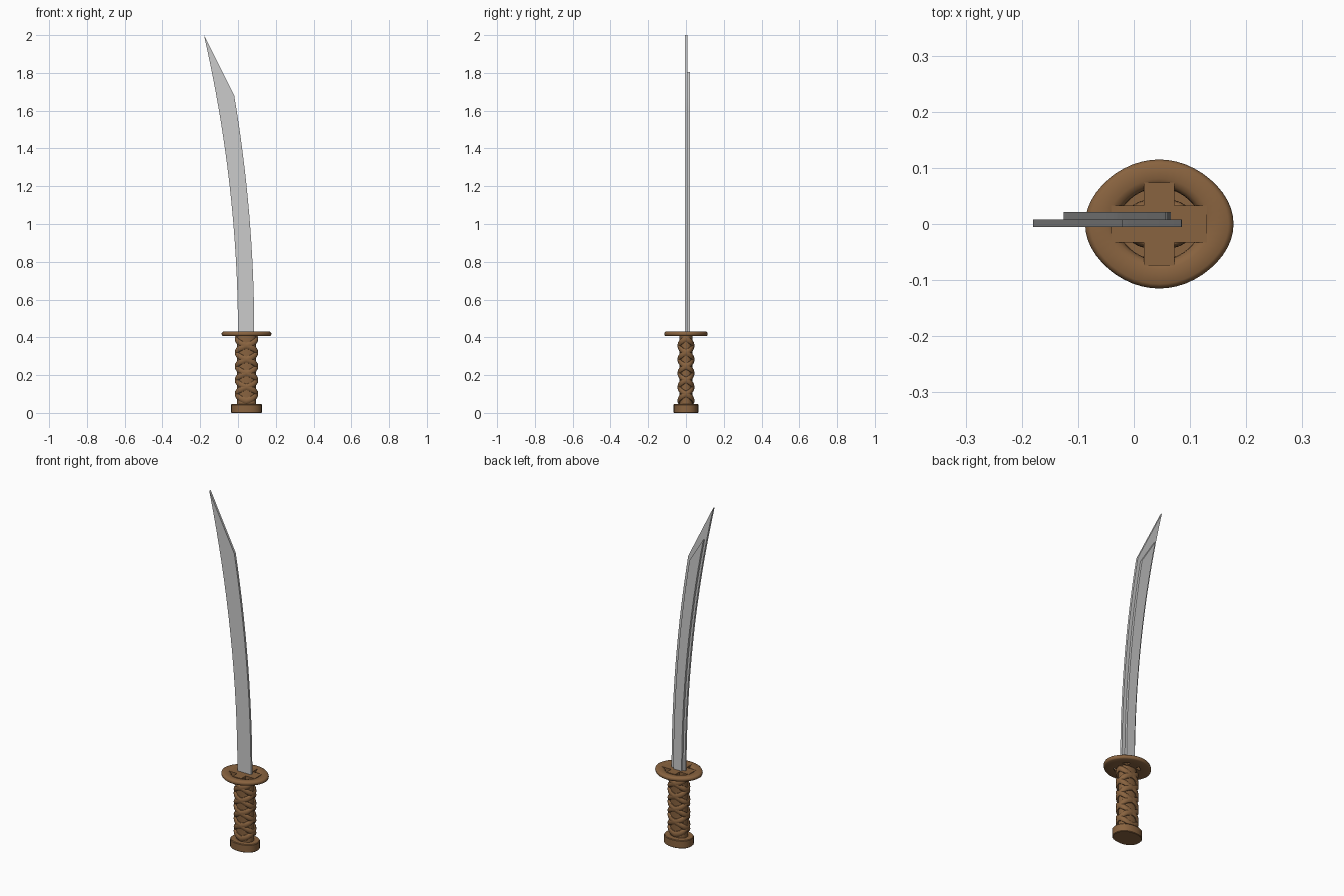
import bpy, bmesh, math

if "Cube" in bpy.data.objects:
    bpy.data.objects.remove(bpy.data.objects["Cube"])

CX = 0.045  # centre line of the hilt
brown = bpy.data.materials.new("brown_wood")
brown.diffuse_color = (0.25, 0.125, 0.05, 1)
brown.use_nodes = True
brown.node_tree.nodes["Principled BSDF"].inputs["Base Color"].default_value = brown.diffuse_color


def finish(name, bm, mat=None, angle=35):
    bmesh.ops.recalc_face_normals(bm, faces=bm.faces[:])
    me = bpy.data.meshes.new(name)
    bm.to_mesh(me)
    bm.free()
    ob = bpy.data.objects.new(name, me)
    bpy.context.collection.objects.link(ob)
    if mat:
        me.materials.append(mat)
    bpy.ops.object.select_all(action='DESELECT')
    ob.select_set(True)
    bpy.context.view_layer.objects.active = ob
    bpy.ops.object.shade_smooth_by_angle(angle=math.radians(angle))
    return ob


def skin(bm, rings, loop=False, caps=False):
    """Join equal rings of points with quads."""
    vs = [[bm.verts.new(p) for p in r] for r in rings]
    n = len(vs[0])
    for i in range(len(vs) if loop else len(vs) - 1):
        a, b = vs[i], vs[(i + 1) % len(vs)]
        for j in range(n):
            k = (j + 1) % n
            bm.faces.new((a[j], a[k], b[k], b[j]))
    if caps:
        bm.faces.new(vs[0])
        bm.faces.new(vs[-1])


def oval(t, rx, ry, p=2.4):
    """Point on a slightly squared oval."""
    c, s = math.cos(t), math.sin(t)
    return (CX + rx * math.copysign(abs(c) ** (2 / p), c),
            ry * math.copysign(abs(s) ** (2 / p), s))


def plate(name, left, right, y0, y1):
    """Flat plate from a left and a right edge, extruded along y."""
    bm = bmesh.new()
    rings = [[(x, y, z) for x, z in left + right[::-1]] for y in (y0, y1)]
    skin(bm, rings, caps=True)
    return finish(name, bm)


# Blade: curved outline with slanted tip, plus raised panel on the back
def spine(z):
    return -0.18 * ((z - 0.42) / 1.58) ** 2


def edge(z):
    return 0.086 - 0.106 * ((z - 0.42) / 1.26) ** 2


def heights(top, n=16):
    return [0.42 + (top - 0.42) * i / n for i in range(n + 1)]


plate("blade", [(spine(z), z) for z in heights(2.0)],
      [(edge(z), z) for z in heights(1.68)], -0.005, 0.008)
plate("blade_back_panel", [(spine(z) + 0.013, z) for z in heights(1.805)],
      [(edge(z) - 0.02, z) for z in heights(1.665)], 0.007, 0.021)

# Guard: rounded octagonal ring
cage = [(0.136, -0.045), (0.136, 0.045), (0.05, 0.118), (-0.05, 0.118),
        (-0.136, 0.045), (-0.136, -0.045), (-0.05, -0.118), (0.05, -0.118)]
outline = []
for i in range(8):
    p = [cage[(i + k) % 8] for k in range(4)]
    for s in range(6):
        t = s / 6
        w = ((1 - t) ** 3, 3 * t ** 3 - 6 * t * t + 4,
             -3 * t ** 3 + 3 * t * t + 3 * t + 1, t ** 3)
        outline.append([sum(w[k] * p[k][a] for k in range(4)) / 6 for a in (0, 1)])
profile = [(0.56, 0.407), (0.57, 0.418), (0.62, 0.426), (0.7, 0.43), (0.93, 0.43),
           (0.98, 0.426), (1, 0.418), (0.98, 0.41), (0.93, 0.406)]
bm = bmesh.new()
skin(bm, [[(CX + x * s, y * s, z) for x, y in outline] for s, z in profile], loop=True)
finish("guard_ring", bm, brown, 60)

# Guard: cross bars inside the ring
for name, hx, hy in (("guard_bar_long", 0.085, 0.033), ("guard_bar_short", 0.027, 0.074)):
    bm = bmesh.new()
    bmesh.ops.create_cube(bm, size=1)
    for v in bm.verts:
        v.co = (CX + v.co.x * 2 * hx, v.co.y * 2 * hy, 0.419 + v.co.z * 0.024)
    finish(name, bm, brown)

# Grip core
bm = bmesh.new()
ts = [2 * math.pi * i / 32 for i in range(32)]
skin(bm, [[(*oval(t, 0.05, 0.034), z) for t in ts] for z in (0.04, 0.412)], caps=True)
finish("grip_core", bm, brown)

# Grip wrap: two pairs of flat bands wound in opposite directions
Z0, Z1, PITCH = 0.064, 0.394, 0.146
for hand in (1, -1):
    for start in (0, 1):
        bm = bmesh.new()
        rings = []
        for i in range(91):
            z = Z0 + (Z1 - Z0) * i / 90
            a = hand * 2 * math.pi * (z - Z0) / PITCH + start * math.pi + math.pi / 2
            ring = []
            for j in range(10):
                u = 2 * math.pi * j / 10
                d = 0.008 * math.cos(u)
                ring.append((*oval(a, 0.054 + d, 0.037 + d), z + 0.017 * math.sin(u)))
            rings.append(ring)
        skin(bm, rings, caps=True)
        finish(f"grip_wrap_{'right' if hand > 0 else 'left'}_{start + 1}", bm, brown, 50)

# Pommel: oval cap with a slightly eased rim
bm = bmesh.new()
ts = [2 * math.pi * i / 24 for i in range(24)]
skin(bm, [[(*oval(t, 0.081 - d, 0.065 - d, 2.2), z) for t in ts]
          for d, z in ((0.003, 0), (0, 0.003), (0, 0.043), (0.003, 0.047))], caps=True)
finish("pommel", bm, brown)
